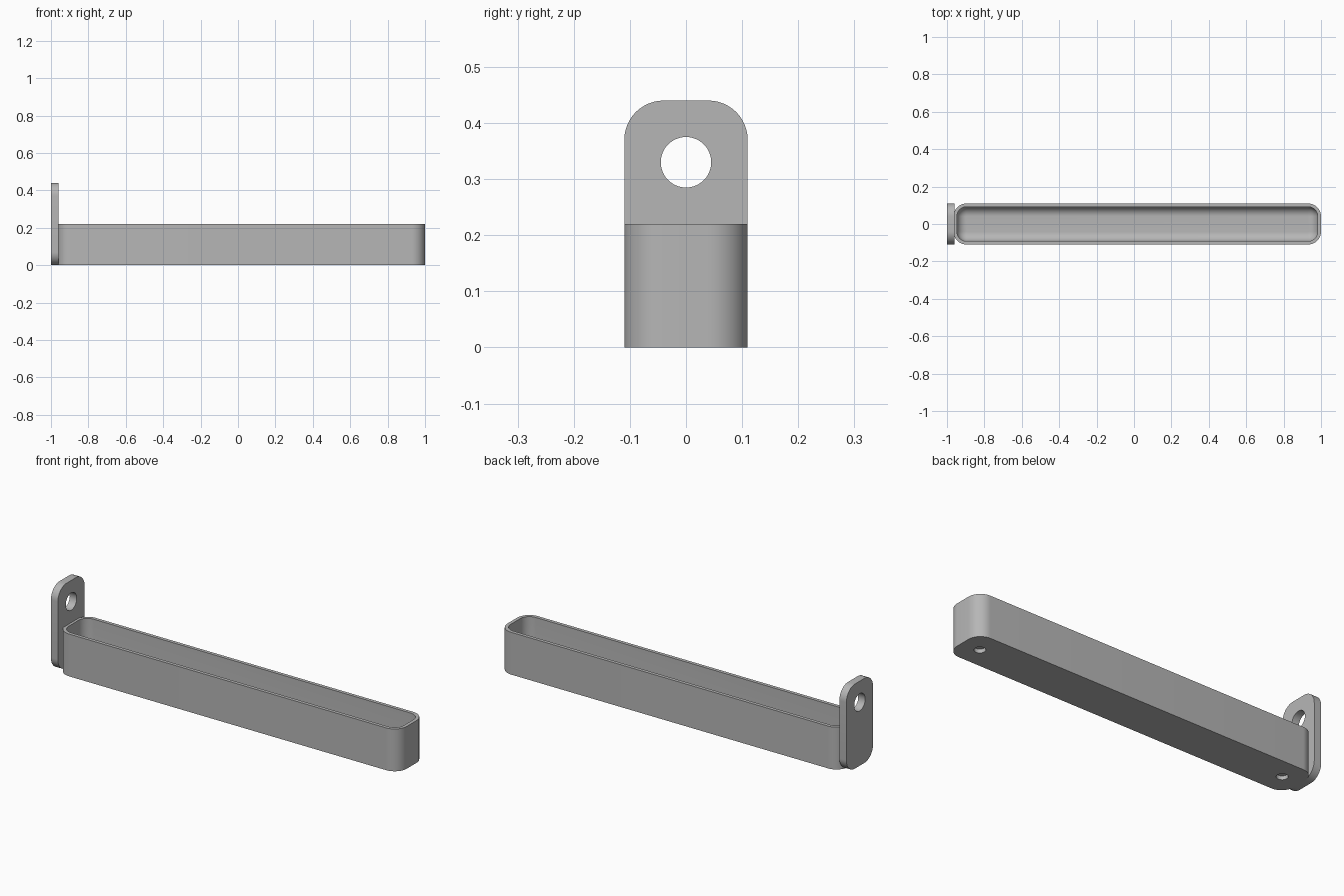
import bpy, bmesh, math
from mathutils import Vector

if "Cube" in bpy.data.objects:
    bpy.data.objects.remove(bpy.data.objects["Cube"])

# Single grey finish
grey = bpy.data.materials.new("plain_grey")
grey.use_nodes = True
colour = (0.47, 0.47, 0.47, 1)
grey.diffuse_color = colour
grey.node_tree.nodes["Principled BSDF"].inputs["Base Color"].default_value = colour

STEPS = 12


def rounded_rect(u0, u1, v0, v1, radius):
    """Counter-clockwise outline of a rectangle with round corners."""
    corners = [(u1 - radius, v1 - radius), (u0 + radius, v1 - radius),
               (u0 + radius, v0 + radius), (u1 - radius, v0 + radius)]
    points = []
    for quarter, (cu, cv) in enumerate(corners):
        for i in range(STEPS + 1):
            a = math.pi / 2 * (quarter + i / STEPS)
            points.append((cu + radius * math.cos(a), cv + radius * math.sin(a)))
    return points


def loft(name, rings):
    """Skin a stack of matching rings and cap both ends."""
    bm = bmesh.new()
    loops = [[bm.verts.new(p) for p in ring] for ring in rings]
    for a, b in zip(loops, loops[1:]):
        for i in range(len(a)):
            j = (i + 1) % len(a)
            bm.faces.new((a[i], a[j], b[j], b[i]))
    bm.faces.new(loops[0][::-1])
    bm.faces.new(loops[-1])
    bmesh.ops.recalc_face_normals(bm, faces=bm.faces)
    mesh = bpy.data.meshes.new(name)
    bm.to_mesh(mesh)
    bm.free()
    obj = bpy.data.objects.new(name, mesh)
    bpy.context.collection.objects.link(obj)
    mesh.materials.append(grey)
    return obj


def activate(obj):
    bpy.ops.object.select_all(action='DESELECT')
    obj.select_set(True)
    bpy.context.view_layer.objects.active = obj


def drill(obj, centre, radius, depth, rotation=(0, 0, 0)):
    """Cut a round hole and remove the cutter."""
    bpy.ops.mesh.primitive_cylinder_add(vertices=48, radius=radius, depth=depth,
                                        location=centre, rotation=rotation)
    cutter = bpy.context.object
    cutter.name = "hole_cutter"
    cutter.hide_render = True
    cutter.data.materials.append(grey)
    mod = obj.modifiers.new("hole", 'BOOLEAN')
    mod.operation = 'DIFFERENCE'
    mod.solver = 'EXACT'
    mod.object = cutter
    activate(obj)
    bpy.ops.object.modifier_apply(modifier=mod.name)
    bpy.data.objects.remove(cutter)


def smooth(obj):
    activate(obj)
    bpy.ops.object.shade_smooth_by_angle(angle=math.radians(30))


# Tray: outer wall, rim, inner wall, then a rounded blend to the floor
LEFT, RIGHT, HALF, HEIGHT = -0.965, 1.0, 0.11, 0.22
CORNER, WALL, FLOOR, FILLET = 0.07, 0.018, 0.04, 0.05


def tray_ring(inset, z):
    outline = rounded_rect(LEFT + inset, RIGHT - inset, -HALF + inset,
                           HALF - inset, CORNER - inset)
    return [Vector((x, y, z)) for x, y in outline]


rings = [tray_ring(0, 0), tray_ring(0, HEIGHT), tray_ring(WALL, HEIGHT)]
for i in range(STEPS + 1):
    a = math.pi / 2 * i / STEPS
    rings.append(tray_ring(WALL + FILLET * (1 - math.cos(a)),
                           FLOOR + FILLET * (1 - math.sin(a))))
tray = loft("tray", rings)

# Blind holes in the underside
for x in (-0.865, 0.9):
    drill(tray, (x, 0, 0), 0.027, 0.04)
smooth(tray)

# Upright hanging plate at the end, with a bored hole
outline = rounded_rect(-HALF, HALF, 0, 0.44, CORNER)
plate = loft("hanging_plate", [[Vector((x, y, z)) for y, z in outline]
                               for x in (-1, -0.96)])
drill(plate, (-0.98, 0, 0.33), 0.045, 0.2, (0, math.pi / 2, 0))
smooth(plate)
